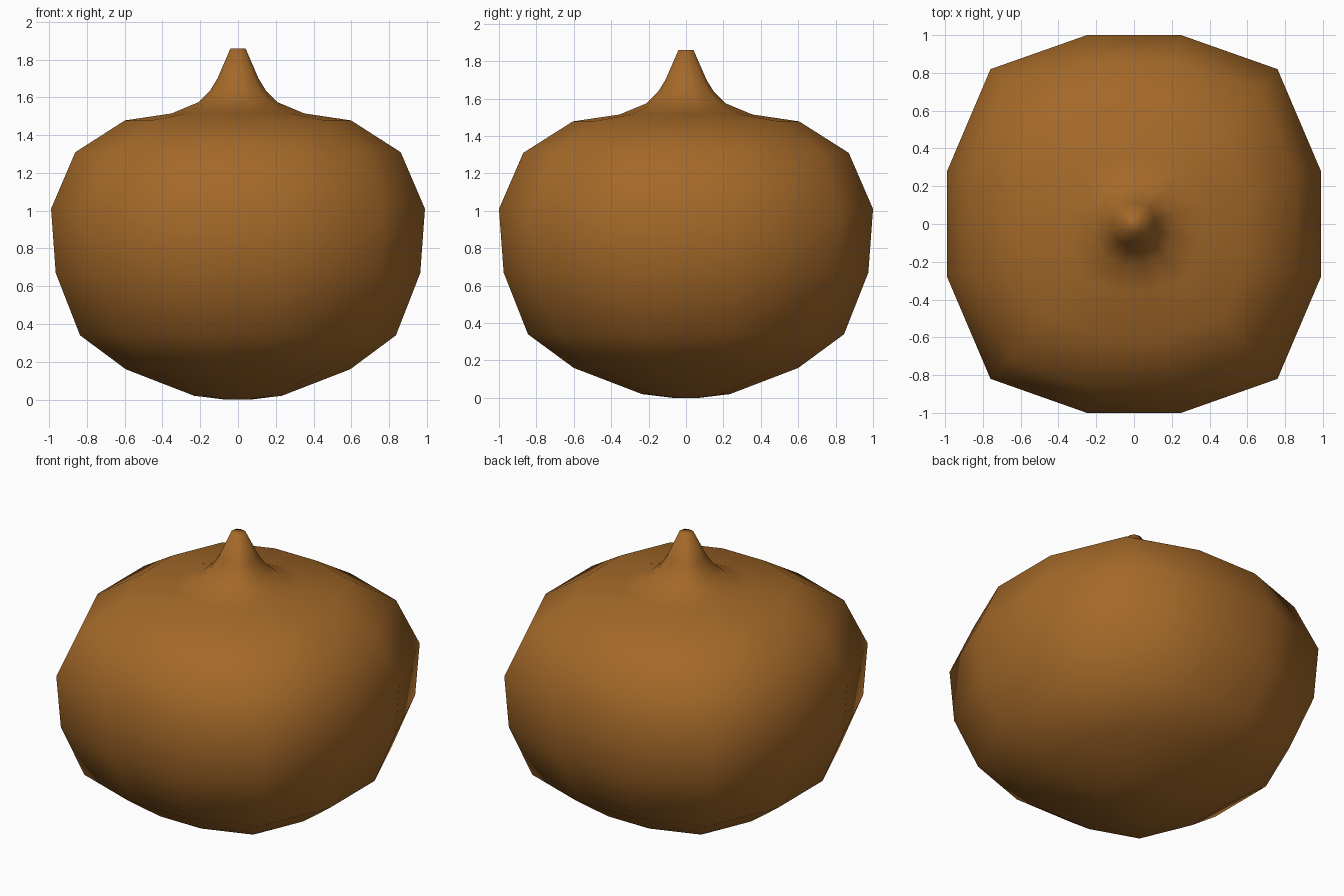
import bpy, bmesh

if "Cube" in bpy.data.objects:
    bpy.data.objects.remove(bpy.data.objects["Cube"])

# Twelve-sided, slightly squared cross-section (one quadrant, mirrored round)
QUAD = [(0.99, 0.28), (0.76, 0.82), (0.25, 1.0)]
SECTION = (QUAD
           + [(-x, y) for x, y in reversed(QUAD)]
           + [(-x, -y) for x, y in QUAD]
           + [(x, -y) for x, y in reversed(QUAD)])

# Profile from base to stem tip: (half width, height)
PROFILE = [(0.07, 0.0), (0.235, 0.02), (0.60, 0.16), (0.845, 0.34),
           (0.975, 0.67), (1.0, 1.01), (0.87, 1.31), (0.605, 1.478),
           (0.355, 1.515), (0.21, 1.575), (0.15, 1.635), (0.11, 1.70),
           (0.04, 1.86)]

# Bulb body with its stem, lofted ring by ring
bm = bmesh.new()
rings = [[bm.verts.new((x * r, y * r, z)) for x, y in SECTION] for r, z in PROFILE]
n = len(SECTION)
for low, high in zip(rings, rings[1:]):
    for i in range(n):
        j = (i + 1) % n
        bm.faces.new((low[i], low[j], high[j], high[i]))
bm.faces.new(list(reversed(rings[0])))
bm.faces.new(rings[-1])
for face in bm.faces:
    face.smooth = True

mesh = bpy.data.meshes.new("bulb_with_stem")
bm.to_mesh(mesh)
bm.free()
bulb = bpy.data.objects.new("bulb_with_stem", mesh)
bpy.context.collection.objects.link(bulb)

# Brown skin
skin = bpy.data.materials.new("brown_skin")
skin.diffuse_color = (0.37, 0.14, 0.022, 1.0)
skin.use_nodes = True
skin.node_tree.nodes["Principled BSDF"].inputs["Base Color"].default_value = skin.diffuse_color
mesh.materials.append(skin)
